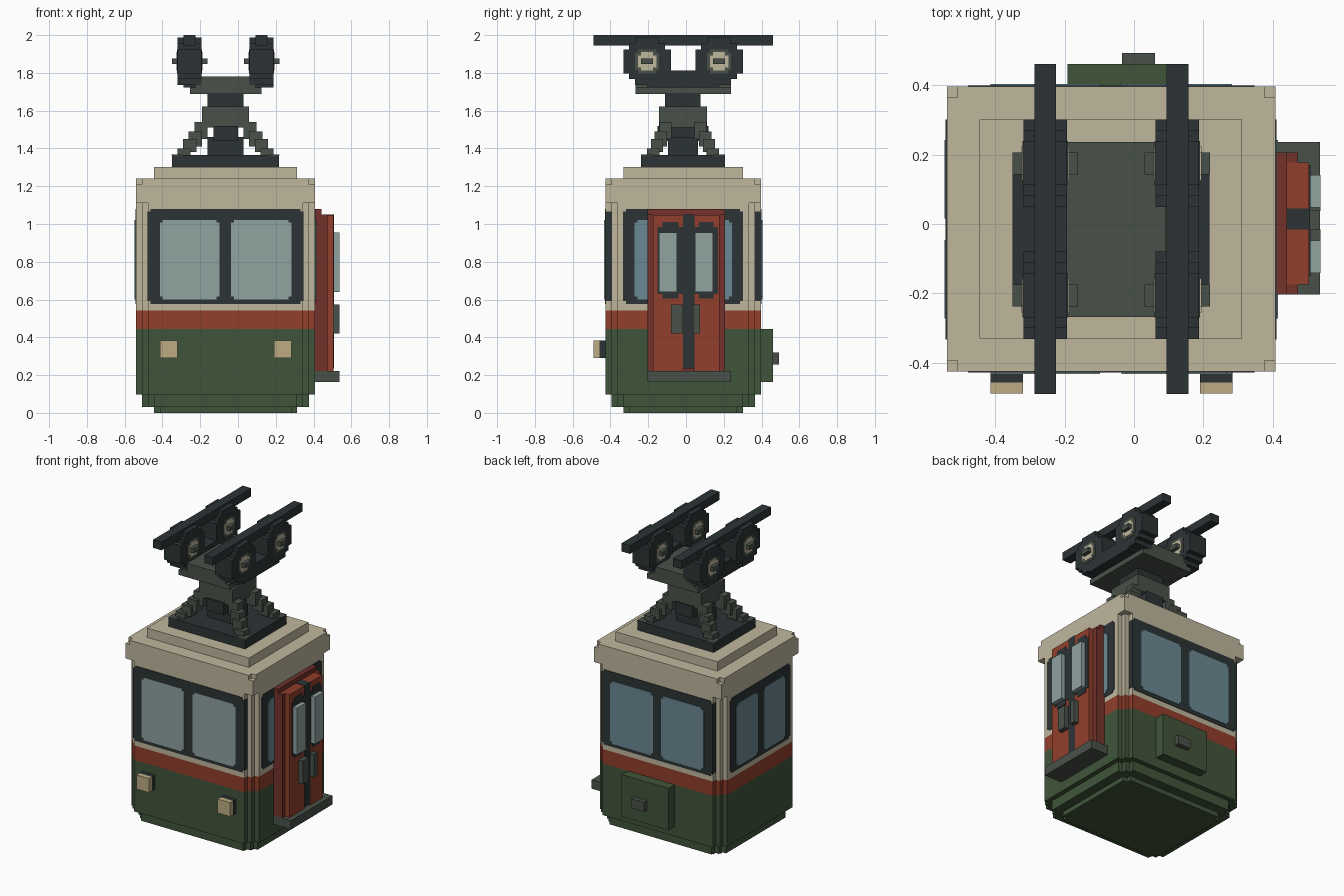
import bpy, bmesh

if "Cube" in bpy.data.objects:
    bpy.data.objects.remove(bpy.data.objects["Cube"], do_unlink=True)


def material(name, r, g, b):
    lin = [((c / 255 + 0.055) / 1.055) ** 2.4 for c in (r, g, b)] + [1]
    m = bpy.data.materials.new(name)
    m.use_nodes = True
    m.diffuse_color = lin
    m.node_tree.nodes["Principled BSDF"].inputs["Base Color"].default_value = lin
    return m


CREAM = material("cream paint", 191, 183, 158)
GREEN = material("green paint", 64, 85, 58)
RED = material("red paint", 146, 62, 43)
DARK_RED = material("dark red trim", 115, 50, 42)
DARK = material("dark metal", 44, 52, 53)
GREY = material("grey metal", 73, 81, 73)
GLASS = material("pale glass", 144, 163, 160)
BLUE_GLASS = material("blue glass", 107, 137, 148)
LAMP = material("lamp tan", 190, 172, 130)
V = 0.0315  # block size


def block(name, mat, x, y, z, axis="z", steps=0, s=V):
    """Box over three ranges; its corners around the axis are cut in stair steps."""
    spans = {"x": (y, z, x), "y": (x, z, y), "z": (x, y, z)}[axis]
    (u0, u1), (v0, v1), (w0, w1) = spans
    corner = [(0, 0)]
    if steps:
        corner = [(steps * s, 0)]
        for i in range(1, steps + 1):
            corner += [((steps - i + 1) * s, i * s), ((steps - i) * s, i * s)]
    rev = corner[::-1]
    pts = [(u0 + a, v0 + b) for a, b in rev] + [(u1 - a, v0 + b) for a, b in corner]
    pts += [(u1 - a, v1 - b) for a, b in rev] + [(u0 + a, v1 - b) for a, b in corner]
    place = {"x": lambda u, v, w: (w, u, v), "y": lambda u, v, w: (u, w, v),
             "z": lambda u, v, w: (u, v, w)}[axis]
    bm = bmesh.new()
    face = bm.faces.new([bm.verts.new(place(u, v, w0)) for u, v in pts])
    ext = bmesh.ops.extrude_face_region(bm, geom=[face])["geom"]
    bmesh.ops.translate(bm, vec=place(0, 0, w1 - w0),
                        verts=[g for g in ext if isinstance(g, bmesh.types.BMVert)])
    bmesh.ops.recalc_face_normals(bm, faces=bm.faces)
    me = bpy.data.meshes.new(name)
    bm.to_mesh(me)
    bm.free()
    me.materials.append(mat)
    ob = bpy.data.objects.new(name, me)
    bpy.context.collection.objects.link(ob)
    return ob


# Cabin shell in coloured bands
X0, X1, Y0, Y1 = -0.54, 0.408, -0.425, 0.396
block("floor_pan", GREEN, (X0 + 3 * V, X1 - 3 * V), (Y0 + 3 * V, Y1 - 3 * V), (0, V), "z", 1)
block("lower_skirt", GREEN, (X0 + V, X1 - V), (Y0 + V, Y1 - V), (V, 0.098), "z", 2)
for name, mat, z in (("lower_body", GREEN, (0.098, 0.445)),
                     ("waist_stripe", RED, (0.445, 0.542)),
                     ("upper_body", CREAM, (0.542, 1.11))):
    block(name, mat, (X0, X1), (Y0, Y1), z, "z", 2)
block("roof_rim", CREAM, (X0, X1), (Y0, Y1), (1.11, 1.21))
block("roof_top", CREAM, (X0, X1), (Y0, Y1), (1.21, 1.24), "z", 1)
block("roof_panel", CREAM, (-0.445, 0.312), (-0.33, 0.302), (1.24, 1.303))

# Window frames and panes on the four sides
ZF, ZP, P = (0.577, 1.08), (0.6, 1.022), 0.004
for side, y, out, glass in (("front", Y0, -1, GLASS), ("back", Y1, 1, BLUE_GLASS)):
    block(side + "_window_frame", DARK, (-0.479, 0.347),
          sorted((y - out * V, y + out * P)), ZF, "y", 1, 0.015)
    for x in ((-0.414, -0.098), (-0.036, 0.283)):
        block(side + "_window_pane", glass, x, sorted((y, y + out * 2 * P)), ZP, "y", 1, 0.015)
for side, x, out in (("left", X1, 1), ("right", X0, -1)):
    block(side + "_window_frame", DARK, sorted((x - out * V, x + out * P * 0.9)),
          (-0.333, 0.302), ZF, "x", 1, 0.015)
    for y in ((-0.273, -0.046), (0.016, 0.243)):
        block(side + "_window_pane", BLUE_GLASS, sorted((x, x + out * 1.7 * P)), y, ZP, "x", 1, 0.015)

# Sliding door with step, glass and handles
block("door_step", GREY, (X1, 0.537), (-0.204, 0.237), (0.163, 0.222))
block("door_frame", DARK_RED, (X1, 0.441), (-0.204, 0.206), (0.222, 1.08))
block("door_seal", DARK, (0.441, 0.508), (-0.016, 0.044), (0.235, 1.05))
for y, rim, pane, grip in (
        ((-0.174, -0.016), (-0.15, -0.016), (-0.142, -0.048), (-0.08, -0.016)),
        ((0.044, 0.177), (0.044, 0.17), (0.048, 0.142), (0.037, 0.074))):
    block("door_leaf", RED, (0.441, 0.505), y, (0.222, 1.048))
    block("door_window_rim", DARK, (0.503, 0.509), rim, (0.605, 1.01), "x", 1, 0.025)
    block("door_window", GLASS, (0.505, 0.538), pane, (0.64, 0.955))
    block("door_handle", GREY, (0.505, 0.538), grip, (0.42, 0.575))
block("door_leaf_edge", DARK_RED, (0.441, 0.473), (-0.204, -0.174), (0.222, 1.05))
block("door_leaf_edge", DARK_RED, (0.441, 0.473), (0.177, 0.206), (0.222, 1.05))

# Headlamps and rear locker
for x in ((-0.414, -0.32), (0.19, 0.284)):
    block("headlamp_housing", DARK, x, (-0.457, Y0), (0.29, 0.384))
    block("headlamp_lens", LAMP, x, (-0.489, -0.457), (0.29, 0.384))
block("rear_locker", GREEN, (-0.192, 0.156), (Y1, 0.461), (0.163, 0.445))
block("rear_locker_latch", GREY, (-0.034, 0.061), (0.461, 0.493), (0.257, 0.32))

# Roof mount: base, stepped corner legs, core, pillar and neck
CX, CY = -0.066, -0.016
block("mount_base", DARK, (-0.35, 0.218), (-0.237, 0.206), (1.303, 1.365))
block("mount_core", DARK, (CX - 0.095, CX + 0.095), (CY - 0.08, CY + 0.08), (1.365, 1.46))
block("mount_core_top", DARK, (CX - 0.065, CX + 0.065), (CY - 0.135, CY + 0.135), (1.44, 1.52))
legs = ((0.22, 0.16, 1.36, 1.40), (0.19, 0.14, 1.38, 1.45),
        (0.16, 0.12, 1.41, 1.49), (0.13, 0.095, 1.45, 1.54))
for sx in (-1, 1):
    for sy in (-1, 1):
        for dx, dy, z0, z1 in legs:
            block("mount_leg", GREY, sorted((CX + sx * (dx - 0.035), CX + sx * (dx + 0.035))),
                  sorted((CY + sy * (dy - 0.035), CY + sy * (dy + 0.03))), (z0, z1))
        block("mount_foot", GREY, sorted((CX + sx * 0.225, CX + sx * 0.285)),
              sorted((CY + sy * 0.16, CY + sy * 0.222)), (1.362, 1.368))
block("pillar", GREY, (CX - 0.125, CX + 0.125), (CY - 0.126, CY + 0.126), (1.51, 1.622))
block("neck", DARK, (CX - 0.095, CX + 0.095), (CY - 0.094, CY + 0.094), (1.622, 1.69))

# Cross beam carrying both trolleys
block("cross_beam", GREY, (-0.255, 0.124), (-0.268, 0.237), (1.688, 1.722))
block("cross_beam_top", GREY, (-0.224, 0.093), (-0.268, 0.237), (1.722, 1.782))

# Trolleys: rail, link bar, stepped wheels with hubs
for side, x in (("right", -0.256), ("left", 0.125)):
    block(side + "_rail", DARK, (x - V, x + V), (-0.49, 0.461), (1.945, 2.0))
    block(side + "_link_bar", DARK, (x - V, x + 2 * V), (-0.206, 0.175), (1.722, 1.812))
    for y in (-0.206, 0.175):
        block(side + "_wheel", DARK, (x - 2 * V, x + 2 * V), (y - 4 * V, y + 4 * V),
              (1.735, 1.987), "x", 2)
        for w, r, mat in ((0.066, 0.064, GREY), (0.069, 0.049, CREAM)):
            block(side + "_wheel_hub", mat, (x - w, x + w), (y - r, y + r),
                  (1.861 - r, 1.861 + r), "x", 1, 0.017)
        block(side + "_axle", GREY, (x - 3 * V, x + 3 * V), (y - V, y + V), (1.846, 1.876))
